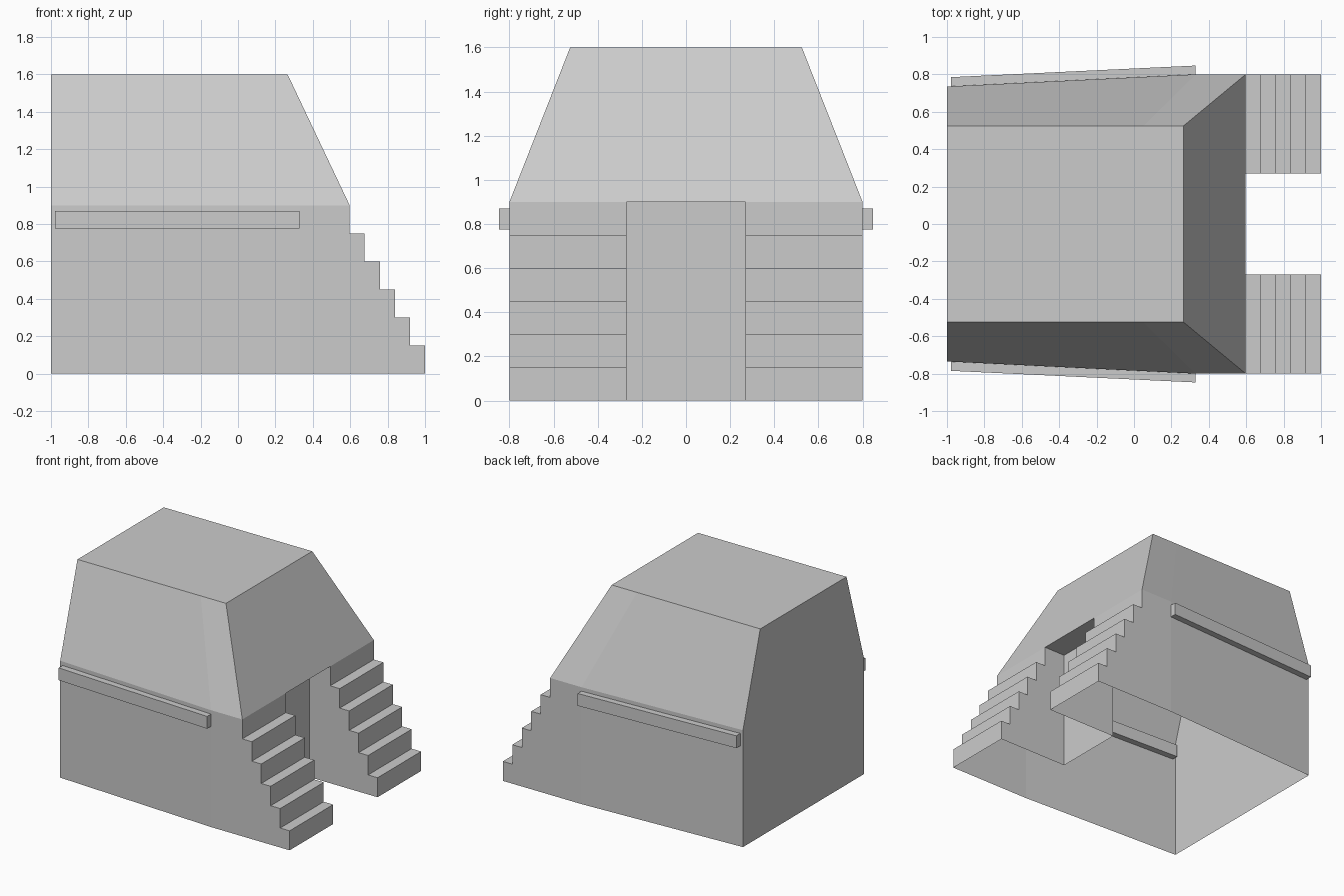
import bpy, bmesh

if "Cube" in bpy.data.objects:
    bpy.data.objects.remove(bpy.data.objects["Cube"])

X_BACK, X_BEND, X_FRONT, X_DOOR, X_END = -1.0, 0.33, 0.597, 0.42, 1.0
Y_BACK, Y_SIDE, Y_TOP, Y_DOOR = 0.735, 0.80, 0.525, 0.27
Z_EAVE, Z_TOP, X_TOP, X_TOP_BEND = 0.90, 1.60, 0.265, 0.05
STEPS = 5


def mirrored_object(name, faces):
    """Make a mesh from the +y half's faces and mirror it across y = 0."""
    bm = bmesh.new()
    for pts in faces:
        bm.faces.new([bm.verts.new(p) for p in pts])
    bmesh.ops.remove_doubles(bm, verts=bm.verts[:], dist=1e-4)
    bmesh.ops.recalc_face_normals(bm, faces=bm.faces[:])
    mesh = bpy.data.meshes.new(name)
    bm.to_mesh(mesh)
    bm.free()
    obj = bpy.data.objects.new(name, mesh)
    bpy.context.collection.objects.link(obj)
    mod = obj.modifiers.new("Mirror", 'MIRROR')
    mod.use_axis = (False, True, False)
    return obj


# Stair outline in x, z from the eave down to the ground
run, rise = (X_END - X_FRONT) / STEPS, Z_EAVE / (STEPS + 1)
stair = [(X_FRONT, Z_EAVE)]
for i in range(STEPS + 1):
    x = X_FRONT + i * run
    z = Z_EAVE - (i + 1) * rise
    stair.append((x, z))
    if i < STEPS:
        stair.append((x + run, z))

# Hollow shell, open underneath
faces = [
    # rear wall
    [(X_BACK, 0, 0), (X_BACK, Y_BACK, 0), (X_BACK, Y_BACK, Z_EAVE),
     (X_BACK, Y_TOP, Z_TOP), (X_BACK, 0, Z_TOP)],
    # tapering side wall
    [(X_BACK, Y_BACK, 0), (X_BEND, Y_SIDE, 0), (X_BEND, Y_SIDE, Z_EAVE), (X_BACK, Y_BACK, Z_EAVE)],
    # straight side wall with stair outline
    [(X_BEND, Y_SIDE, 0), (X_BEND, Y_SIDE, Z_EAVE)] + [(x, Y_SIDE, z) for x, z in stair],
    # side of the doorway
    [(X_DOOR, Y_DOOR, 0), (X_DOOR, Y_DOOR, Z_EAVE)] + [(x, Y_DOOR, z) for x, z in stair],
    # doorway back and ceiling
    [(X_DOOR, 0, 0), (X_DOOR, Y_DOOR, 0), (X_DOOR, Y_DOOR, Z_EAVE), (X_DOOR, 0, Z_EAVE)],
    [(X_DOOR, 0, Z_EAVE), (X_DOOR, Y_DOOR, Z_EAVE), (X_FRONT, Y_DOOR, Z_EAVE), (X_FRONT, 0, Z_EAVE)],
    # sloping roof sides, front slope and flat top
    [(X_BACK, Y_BACK, Z_EAVE), (X_BEND, Y_SIDE, Z_EAVE), (X_TOP_BEND, Y_TOP, Z_TOP), (X_BACK, Y_TOP, Z_TOP)],
    [(X_BEND, Y_SIDE, Z_EAVE), (X_FRONT, Y_SIDE, Z_EAVE), (X_TOP, Y_TOP, Z_TOP), (X_TOP_BEND, Y_TOP, Z_TOP)],
    [(X_FRONT, 0, Z_EAVE), (X_FRONT, Y_DOOR, Z_EAVE), (X_FRONT, Y_SIDE, Z_EAVE),
     (X_TOP, Y_TOP, Z_TOP), (X_TOP, 0, Z_TOP)],
    [(X_BACK, 0, Z_TOP), (X_BACK, Y_TOP, Z_TOP), (X_TOP_BEND, Y_TOP, Z_TOP),
     (X_TOP, Y_TOP, Z_TOP), (X_TOP, 0, Z_TOP)],
]
# treads and risers
for (xa, za), (xb, zb) in zip(stair, stair[1:]):
    faces.append([(xa, Y_DOOR, za), (xa, Y_SIDE, za), (xb, Y_SIDE, zb), (xb, Y_DOOR, zb)])
mirrored_object("building_shell", faces)

# Side rails, half sunk through the tapering walls
z0, z1, half = 0.775, 0.87, 0.048
ends = []
for x, y in ((-0.978, 0.737), (0.33, 0.799)):
    ends.append([(x, y - half, z0), (x, y + half, z0), (x, y + half, z1), (x, y - half, z1)])
a, b = ends
rail = [a, b] + [[a[i], a[(i + 1) % 4], b[(i + 1) % 4], b[i]] for i in range(4)]
mirrored_object("side_rails", rail)
